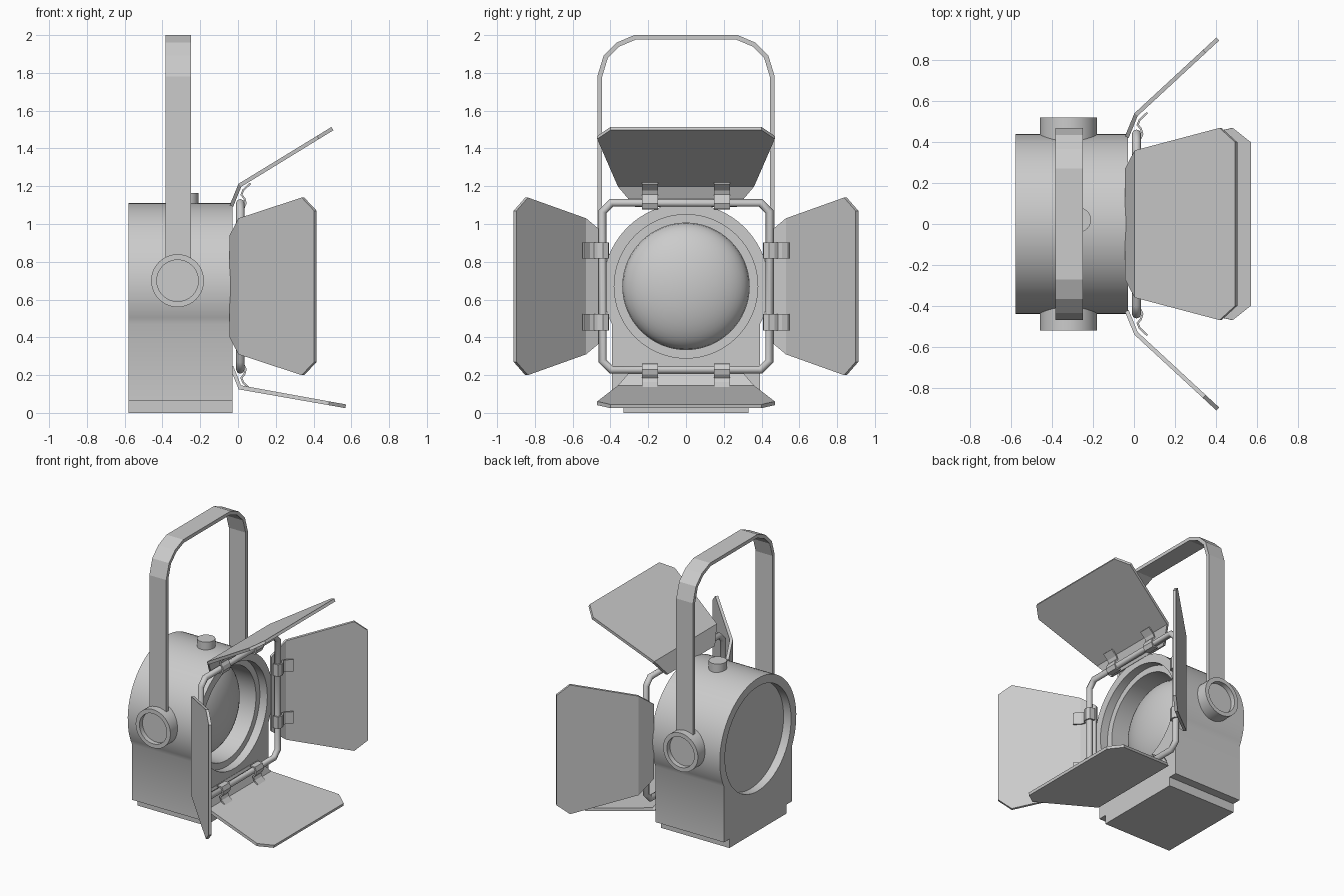
import bpy, bmesh, math
from mathutils import Matrix, Vector

cube = bpy.data.objects.get("Cube")
if cube:
    bpy.data.objects.remove(cube)

grey = bpy.data.materials.new("painted_grey")
grey.use_nodes = True
GREY = (0.6, 0.6, 0.6, 1)
grey.diffuse_color = GREY
grey.node_tree.nodes["Principled BSDF"].inputs["Base Color"].default_value = GREY

AXIS_Z = 0.67                                   # height of the optical axis
ALONG_X = Matrix.Translation((0, 0, AXIS_Z)) @ Matrix.Rotation(math.pi / 2, 4, 'Y')


def add(name, bm, matrix=None):
    bmesh.ops.recalc_face_normals(bm, faces=bm.faces)
    mesh = bpy.data.meshes.new(name)
    if matrix:
        bm.transform(matrix)
    bm.to_mesh(mesh)
    bm.free()
    mesh.materials.append(grey)
    ob = bpy.data.objects.new(name, mesh)
    bpy.context.collection.objects.link(ob)
    return ob


def smooth(ob, degrees=35):
    bpy.ops.object.select_all(action='DESELECT')
    ob.select_set(True)
    bpy.context.view_layer.objects.active = ob
    bpy.ops.object.shade_smooth_by_angle(angle=math.radians(degrees))
    return ob


def lathe(name, profile, matrix, steps=64):
    """Spin (radius, height) points round local z."""
    bm = bmesh.new()
    verts = [bm.verts.new((r, 0, h)) for r, h in profile]
    edges = [bm.edges.new(pair) for pair in zip(verts, verts[1:])]
    bmesh.ops.spin(bm, geom=verts + edges, cent=(0, 0, 0), axis=(0, 0, 1),
                   angle=math.tau, steps=steps)
    bmesh.ops.remove_doubles(bm, verts=bm.verts, dist=0.0005)
    return smooth(add(name, bm, matrix))


def strip(name, rows, thickness, place):
    """Bent sheet: rows of (a, b, half_width) put in space by place(a, b, side)."""
    bm = bmesh.new()
    pairs = [[bm.verts.new(place(a, b, s * w)) for s in (-1, 1)] for a, b, w in rows]
    for p, q in zip(pairs, pairs[1:]):
        bm.faces.new((p[0], p[1], q[1], q[0]))
    ob = add(name, bm)
    mod = ob.modifiers.new("sheet", 'SOLIDIFY')
    mod.thickness = thickness
    mod.offset = 0
    mod.use_even_offset = True
    return ob


def cut(ob, cutter):
    cutter.hide_render = True
    mod = ob.modifiers.new("cut", 'BOOLEAN')
    mod.operation = 'DIFFERENCE'
    mod.solver = 'EXACT'
    mod.object = cutter
    bpy.context.view_layer.objects.active = ob
    bpy.ops.object.modifier_apply(modifier="cut")
    bpy.data.objects.remove(cutter)


# Housing: round barrel flowing into a square lower box
R = 0.44
start = -math.asin(0.2 / R)
sweep = math.pi - 2 * start
outline = [(R * math.cos(start + sweep * i / 48), AXIS_Z + R * math.sin(start + sweep * i / 48))
           for i in range(49)]
outline += [(outline[-1][0], 0.065), (outline[0][0], 0.065)]
bm = bmesh.new()
cap = bm.faces.new([bm.verts.new((-0.58, y, z)) for y, z in outline])
grown = bmesh.ops.extrude_face_region(bm, geom=[cap])
bmesh.ops.translate(bm, vec=(0.55, 0, 0),
                    verts=[g for g in grown["geom"] if isinstance(g, bmesh.types.BMVert)])
housing = add("housing", bm)
cut(housing, lathe("front_bore_cutter", [(0, -0.29), (0.335, -0.29), (0.335, -0.09), (0.38, -0.09),
                                         (0.38, 0.1), (0, 0.1)], ALONG_X))
cut(housing, lathe("rear_recess_cutter", [(0, -0.7), (0.38, -0.7), (0.38, -0.52), (0, -0.52)], ALONG_X))
smooth(housing)

# Base plate
bm = bmesh.new()
bmesh.ops.create_cube(bm, size=1, matrix=Matrix.Translation((-0.305, 0, 0.035))
                      @ Matrix.Diagonal((0.55, 0.66, 0.07, 1)))
add("base_plate", bm)

# Domed lens
dome = [(0.335 * math.sin(t), -0.27 + 0.16 * math.cos(t))
        for t in (math.pi / 2 * i / 12 for i in range(13))]
lathe("lens", dome + [(0, -0.27)], ALONG_X)

# Side pivot knobs and top button
for name, s in (("left", 1), ("right", -1)):
    lathe(name + "_pivot_knob", [(0, 0.38), (0.14, 0.38), (0.14, 0.52), (0.11, 0.52), (0.11, 0.485), (0, 0.485)],
          Matrix.Translation((-0.32, 0, 0.7)) @ Matrix.Rotation(-s * math.pi / 2, 4, 'X'), 40)
lathe("top_button", [(0, 1.05), (0.06, 1.05), (0.06, 1.165), (0, 1.165)],
      Matrix.Translation((-0.27, 0.02, 0)), 32)

# Carrying yoke
half = [(0.457, 0.7), (0.457, 1.78), (0.425, 1.885), (0.36, 1.95), (0.27, 1.988)]
path = half + [(-y, z) for y, z in reversed(half)]
strip("yoke", [(y, z, 0.0675) for y, z in path], 0.025, lambda a, b, s: (-0.3175 + s, a, b))

# Tubular frame in front of the lens
E, C = 0.442, 0.395
corners = [(C, E), (E, C), (E, -C), (C, -E), (-C, -E), (-E, -C), (-E, C), (-C, E)]
curve = bpy.data.curves.new("barn_door_frame", 'CURVE')
curve.dimensions = '3D'
curve.bevel_depth = 0.022
curve.bevel_resolution = 2
line = curve.splines.new('POLY')
line.points.add(len(corners) - 1)
for point, (y, z) in zip(line.points, corners):
    point.co = (0.012, y, AXIS_Z + z, 1)
line.use_cyclic_u = True
curve.materials.append(grey)
bpy.context.collection.objects.link(bpy.data.objects.new("barn_door_frame", curve))

# Four folded doors, each held by two spring clips
clip = [(-0.005, 0.413), (0.03, 0.415), (0.041, 0.44), (0.034, 0.465),
        (0.018, 0.485), (0.028, 0.51), (0.066, 0.545)]
doors = [("top", (0.5, 0.835)), ("left", (0.41, 0.905)), ("bottom", (0.57, 0.635)), ("right", (0.41, 0.905))]
for k, (name, tip) in enumerate(doors):
    turn = Matrix.Rotation(-k * math.pi / 2, 3, 'X')

    def place(x, r, side, shift=0):
        return turn @ Vector((x, side + shift, r)) + Vector((0, 0, AXIS_Z))

    bend, end = Vector((0.01, 0.535)), Vector(tip)
    shoulder = end - (end - bend).normalized() * 0.09
    strip(name + "_door", [(-0.035, 0.425, 0.27), (*bend, 0.36), (*shoulder, 0.47), (*end, 0.4)], 0.02, place)
    for n, shift in (("a", -0.19), ("b", 0.19)):
        strip(name + "_clip_" + n, [(x, r, 0.043) for x, r in clip], 0.01,
              lambda x, r, s, shift=shift: place(x, r, s, shift))
